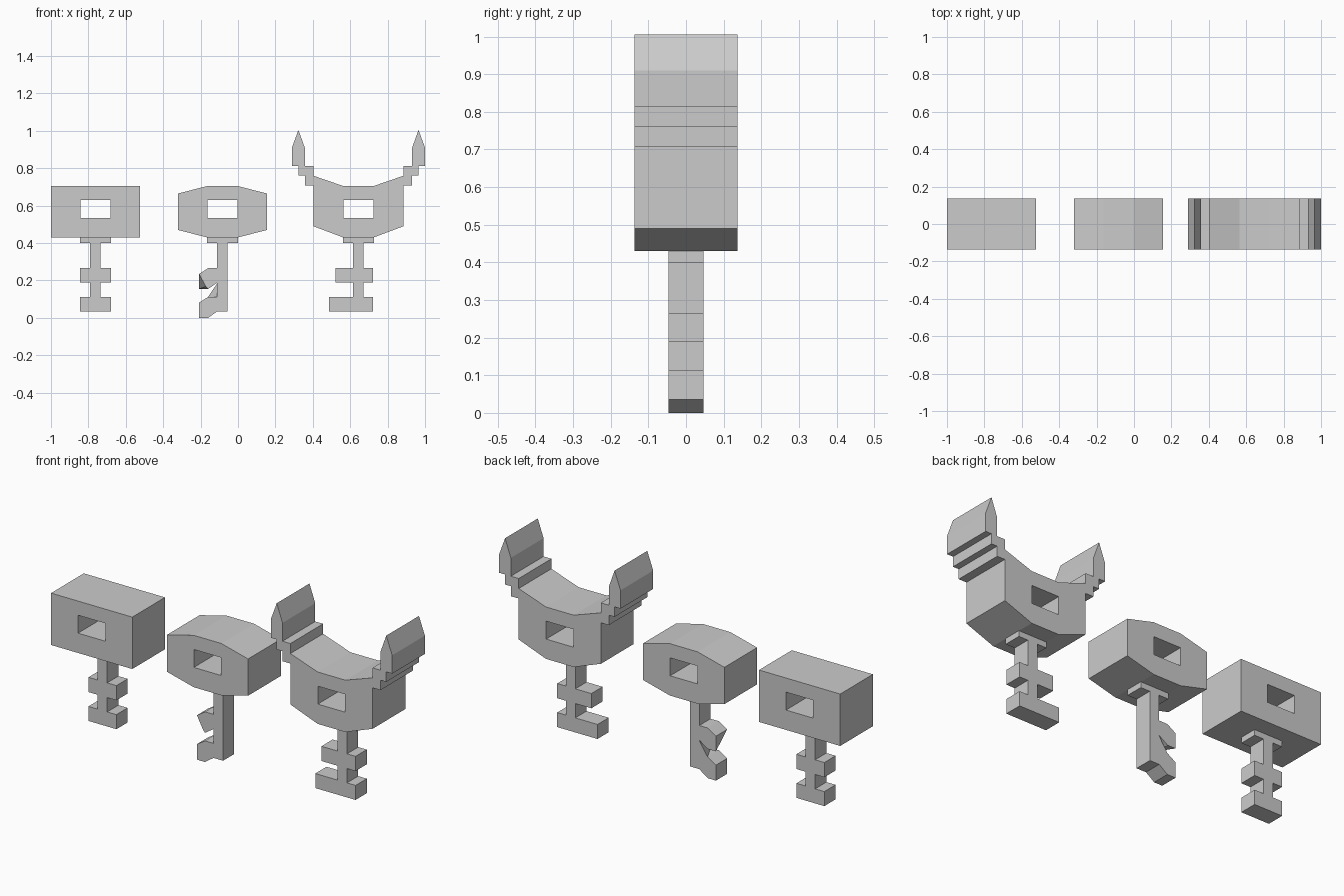
import bpy, bmesh

if "Cube" in bpy.data.objects:
    bpy.data.objects.remove(bpy.data.objects["Cube"])

HEAD, BLADE = 0.137, 0.047   # half depths


def finish(name, bm):
    bmesh.ops.remove_doubles(bm, verts=bm.verts, dist=1e-4)
    bmesh.ops.recalc_face_normals(bm, faces=bm.faces)
    me = bpy.data.meshes.new(name)
    bm.to_mesh(me)
    bm.free()
    for p in me.polygons:
        p.use_smooth = False
    ob = bpy.data.objects.new(name, me)
    bpy.context.collection.objects.link(ob)
    return ob


def plate(name, loops, half):
    """Extrude x-z outlines (inner loops become holes) along y."""
    cu = bpy.data.curves.new(name + "_outline", 'CURVE')
    cu.dimensions, cu.fill_mode, cu.extrude = '2D', 'BOTH', half
    for pts in loops:
        s = cu.splines.new('POLY')
        s.points.add(len(pts) - 1)
        for p, (x, z) in zip(s.points, pts):
            p.co = (x, z, 0, 1)
        s.use_cyclic_u = True
    tmp = bpy.data.objects.new(name + "_outline", cu)
    me = bpy.data.meshes.new_from_object(tmp)
    bm = bmesh.new()
    bm.from_mesh(me)
    for v in bm.verts:
        v.co = (v.co.x, -v.co.z, v.co.y)
    bpy.data.objects.remove(tmp)
    bpy.data.meshes.remove(me)
    return finish(name, bm)


def loft(name, front, back, half):
    """Bridge a front outline to a matching back outline."""
    bm = bmesh.new()
    f = [bm.verts.new((x, -half, z)) for x, z in front]
    b = [bm.verts.new((x, half, z)) for x, z in back]
    bm.faces.new(f)
    bm.faces.new(b[::-1])
    n = len(f)
    for i in range(n):
        j = (i + 1) % n
        quad = (f[i], f[j], b[j], b[i])
        bm.faces.new(quad[:3])
        bm.faces.new((quad[0], quad[2], quad[3]))
    return finish(name, bm)


def mirrored(right, cx):
    """Right half outline (offsets from cx, bottom to top) made symmetric."""
    return [(cx + x, z) for x, z in right] + [(cx - x, z) for x, z in right[::-1]]


def head(name, cx, right):
    hole = mirrored([(0.08, 0.535), (0.08, 0.63)], cx)
    return plate(name, [mirrored(right, cx), hole], HEAD)


def blade(name, cx, teeth):
    """Collar and shaft with teeth given as (left, right, z0, z1), bottom first."""
    s, r, l = 0.028, [], []
    for a, b, z0, z1 in teeth:
        r += [(cx + b, z0), (cx + b, z1), (cx + s, z1)]
        l += [(cx - a, z0), (cx - a, z1), (cx - s, z1)]
        if z0 > 0.1:
            r.insert(-3, (cx + s, z0))
            l.insert(-3, (cx - s, z0))
    if not teeth:
        r, l = [(cx + s, 0.035)], [(cx - s, 0.035)]
    r += [(cx + s, 0.40), (cx + 0.082, 0.40), (cx + 0.082, 0.43)]
    l += [(cx - s, 0.40), (cx - 0.082, 0.40), (cx - 0.082, 0.43)]
    return plate(name, [r + l[::-1]], BLADE)


# Left key: square head, symmetric teeth
C1, C2, C3 = -0.762, -0.083, 0.644
head("square_key_head", C1, [(0.238, 0.43), (0.238, 0.705)])
blade("square_key_blade", C1, [(0.082, 0.082, 0.035, 0.112), (0.082, 0.082, 0.188, 0.266)])

# Middle key: chamfered head, teeth on the left only
head("chamfered_key_head", C2, [(0.081, 0.43), (0.238, 0.47), (0.238, 0.665), (0.081, 0.705)])
blade("chamfered_key_blade", C2, [])
X0, X1, X2 = -0.111, -0.16, -0.208
loft("upper_bent_tooth",
     [(X0, .266), (X1, .266), (X2, .235), (-.172, .168), (X1, .155), (X0, .188)],
     [(X0, .266), (X1, .266), (X2, .235), (X2, .155), (X1, .155), (X0, .188)], BLADE)
loft("lower_bent_tooth",
     [(X0, .112), (X1, .112), (X2, .082), (X2, 0), (X1, 0), (X0, .035)],
     [(X0, .185), (X1, .112), (X2, .082), (X2, 0), (X1, 0), (X0, .035)], BLADE)

# Right key: dished head with two stepped horns
head("horned_key_head", C3, [(0.081, 0.43), (0.241, 0.49), (0.241, 0.76), (0.081, 0.705)])
blade("horned_key_blade", C3, [(0.158, 0.078, 0.035, 0.112), (0.122, 0.078, 0.188, 0.266)])
horn = [(.241, .707), (.287, .707), (.287, .76), (.321, .76), (.321, .813), (.356, .813),
        (.356, .91), (.321, 1.005), (.287, .91), (.287, .813), (.241, .813)]
for side, label in ((-1, "left_horn"), (1, "right_horn")):
    plate(label, [[(C3 + side * x, z) for x, z in horn]], HEAD)
